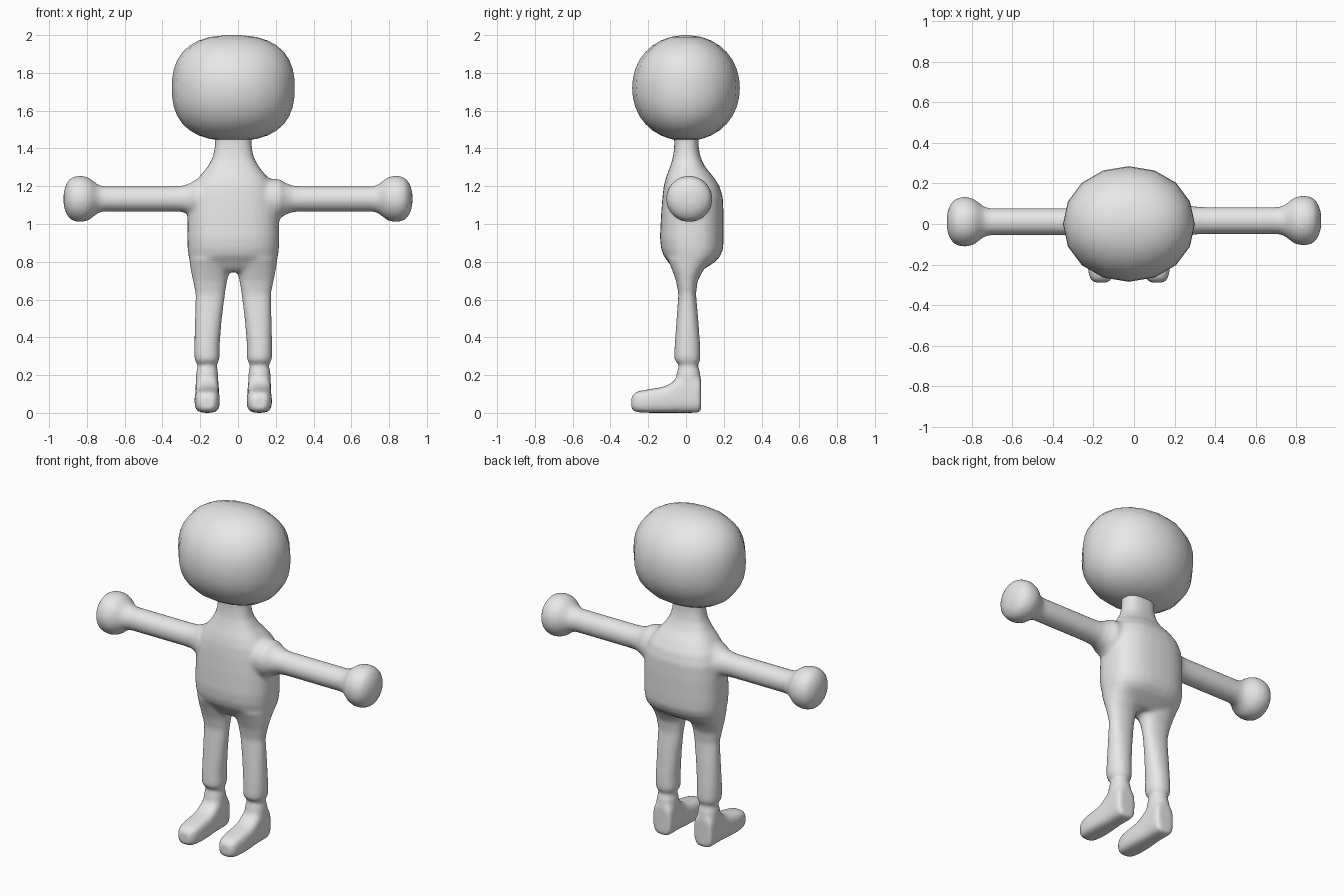
import bpy, bmesh, math
from mathutils import Vector

CX = -0.025  # middle of head, torso and legs

clay = bpy.data.materials.new("light_grey")
clay.diffuse_color = (0.8, 0.8, 0.8, 1)


def loft(bm, axis, sections, power=2.0, seg=32):
    """Closed tube; section = (position, u_min, u_max, v_min, v_max)."""
    rings = []
    for pos, u0, u1, v0, v1 in sections:
        ring = []
        for i in range(seg):
            a = 2 * math.pi * i / seg
            c, s = math.cos(a), math.sin(a)
            u = (u0 + u1) / 2 + (u1 - u0) / 2 * math.copysign(abs(c) ** (2 / power), c)
            v = (v0 + v1) / 2 + (v1 - v0) / 2 * math.copysign(abs(s) ** (2 / power), s)
            co = {"x": (pos, u, v), "y": (u, pos, v), "z": (u, v, pos)}[axis]
            ring.append(bm.verts.new(Vector(co)))
        rings.append(ring)
    for a, b in zip(rings, rings[1:]):
        for i in range(seg):
            j = (i + 1) % seg
            bm.faces.new((a[i], a[j], b[j], b[i]))
    bm.faces.new(rings[0])
    bm.faces.new(rings[-1])


def finish(bm, name):
    bmesh.ops.recalc_face_normals(bm, faces=bm.faces)
    me = bpy.data.meshes.new(name)
    bm.to_mesh(me)
    bm.free()
    me.materials.append(clay)
    for p in me.polygons:
        p.use_smooth = True
    ob = bpy.data.objects.new(name, me)
    bpy.context.collection.objects.link(ob)
    return ob


body = bmesh.new()

# Torso and neck: height, half width, front, back
torso = [(0.745, 0.15, -0.05, 0.07), (0.77, 0.205, -0.075, 0.11),
         (0.80, 0.228, -0.095, 0.155), (0.83, 0.237, -0.118, 0.182),
         (0.87, 0.242, -0.132, 0.197), (0.93, 0.244, -0.138, 0.199),
         (1.05, 0.242, -0.132, 0.199), (1.14, 0.235, -0.125, 0.195),
         (1.20, 0.215, -0.118, 0.178), (1.25, 0.18, -0.105, 0.145),
         (1.30, 0.138, -0.086, 0.103), (1.35, 0.11, -0.070, 0.078),
         (1.40, 0.099, -0.063, 0.068), (1.44, 0.097, -0.062, 0.066),
         (1.50, 0.11, -0.07, 0.075)]
loft(body, "z", [(z, CX - w, CX + w, f, b) for z, w, f, b in torso], 2.5)

# Legs: height, inner and outer distance from the middle, front, back
leg = [(0.08, 0.078, 0.200, -0.055, 0.077), (0.19, 0.079, 0.199, -0.052, 0.077),
       (0.225, 0.082, 0.195, -0.047, 0.073), (0.245, 0.088, 0.188, -0.038, 0.063),
       (0.26, 0.088, 0.190, -0.038, 0.063), (0.275, 0.074, 0.203, -0.060, 0.075),
       (0.30, 0.072, 0.206, -0.062, 0.077), (0.36, 0.072, 0.206, -0.060, 0.075),
       (0.50, 0.060, 0.203, -0.050, 0.065), (0.63, 0.043, 0.200, -0.040, 0.053),
       (0.70, 0.032, 0.214, -0.053, 0.062), (0.76, 0.018, 0.226, -0.075, 0.095),
       (0.82, 0.012, 0.234, -0.10, 0.15)]
# Feet: depth, half width, bottom, top
foot = [(-0.288, 0.036, 0.02, 0.085), (-0.272, 0.052, 0.006, 0.107),
        (-0.24, 0.062, 0.002, 0.118), (-0.19, 0.067, 0.0, 0.126),
        (-0.12, 0.066, 0.0, 0.138), (-0.085, 0.064, 0.0, 0.153),
        (-0.055, 0.063, 0.0, 0.178), (-0.03, 0.062, 0.0, 0.20),
        (0.05, 0.063, 0.0, 0.20), (0.072, 0.060, 0.002, 0.19),
        (0.08, 0.050, 0.008, 0.18)]
# Arms with round hands: distance from x = 0, radius
arm = [(0.10, 0.11), (0.22, 0.105), (0.25, 0.085), (0.29, 0.070), (0.34, 0.067),
       (0.71, 0.067), (0.74, 0.074), (0.765, 0.094), (0.79, 0.113), (0.825, 0.123),
       (0.86, 0.121), (0.89, 0.107), (0.91, 0.078), (0.923, 0.038)]
for s in (-1, 1):
    loft(body, "z", [(z, CX + s * i, CX + s * o, f, b) for z, i, o, f, b in leg], 2.2)
    mid = CX + s * 0.138
    loft(body, "y", [(y, mid - w, mid + w, lo, hi) for y, w, lo, hi in foot], 3.2)
    ay, az = 0.014 + 0.003 * s, 1.133
    loft(body, "x", [(s * x, ay - r, ay + r, az - r, az + r) for x, r in arm])

# Fuse the limbs and torso into one soft skin
body_ob = finish(body, "body")
fuse = body_ob.modifiers.new("fuse", "REMESH")
fuse.mode = "VOXEL"
fuse.voxel_size = 0.012
fuse.use_smooth_shade = True
soften = body_ob.modifiers.new("soften", "SMOOTH")
soften.factor = 0.5
soften.iterations = 7

# Head: rounded block, broad from the front and round from the side
head = bmesh.new()
rows = []
N = 16
for k in range(N + 1):
    t = -math.cos(math.pi * (0.03 + 0.94 * k / N))
    t = t / math.cos(math.pi * 0.03) * 0.998
    w = 0.325 * (1 - abs(t) ** 2.5) ** (1 / 2.5)
    d = 0.285 * (1 - abs(t) ** 2.1) ** (1 / 2.1)
    rows.append((1.72 + 0.28 * t, CX - w, CX + w, -d, d))
loft(head, "z", rows, 2.05, 16)
finish(head, "head")
